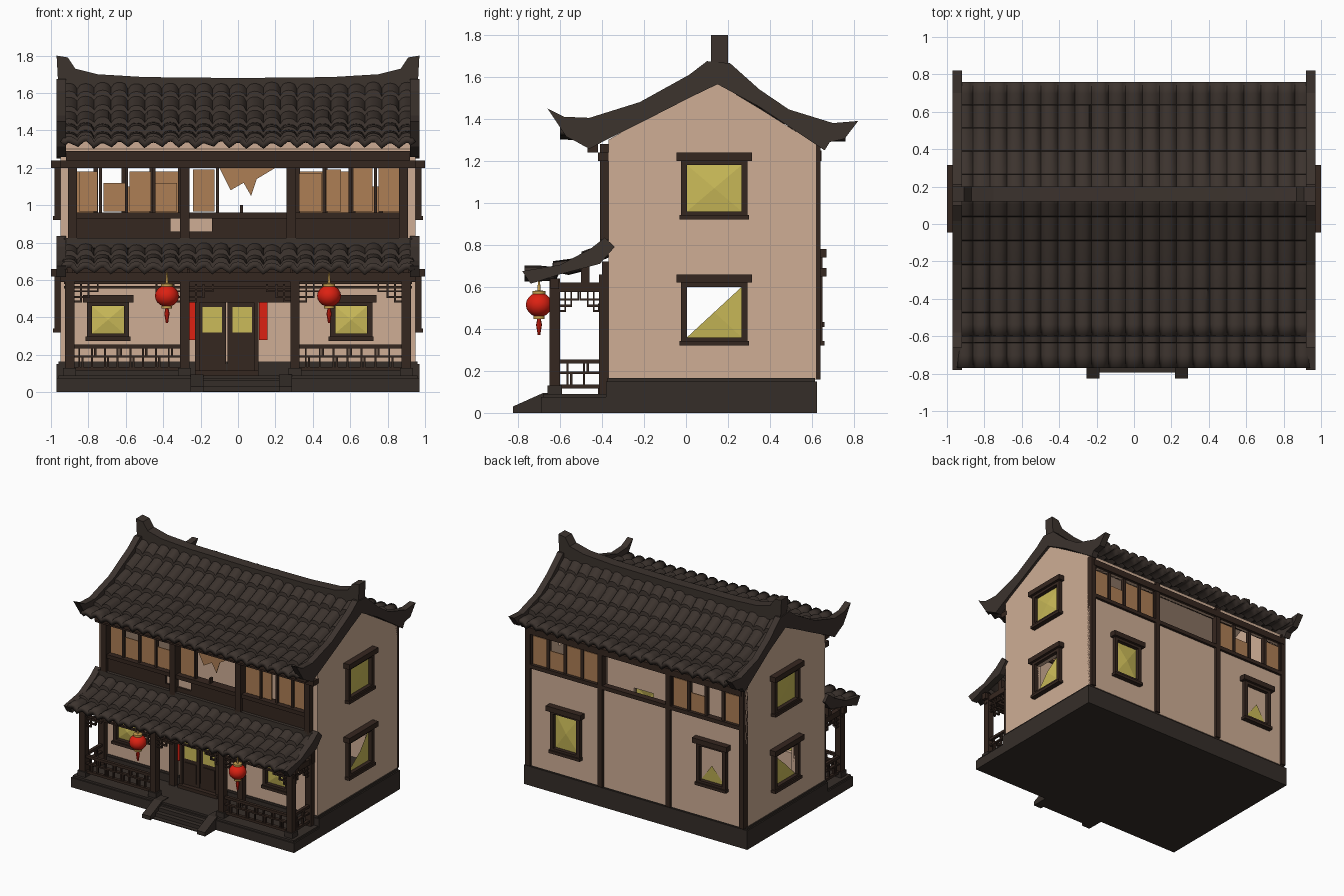
import bpy, bmesh, math, random
from mathutils import Matrix, Vector

random.seed(4)
if "Cube" in bpy.data.objects:
    bpy.data.objects.remove(bpy.data.objects["Cube"])


def material(name, r, g, b):
    m = bpy.data.materials.new(name)
    m.use_nodes = True
    m.diffuse_color = (r, g, b, 1)
    bsdf = next(n for n in m.node_tree.nodes if n.type == 'BSDF_PRINCIPLED')
    bsdf.inputs["Base Color"].default_value = (r, g, b, 1)
    bsdf.inputs["Roughness"].default_value = 0.9
    return m


TILE = material("roof tile", .045, .033, .027)
WOOD = material("dark wood", .036, .020, .014)
STONE = material("base stone", .036, .027, .022)
PLASTER = material("plaster", .62, .42, .30)
GLASS = material("yellow glass", .60, .50, .10)
PAPER = material("window paper", .42, .21, .09)
RED = material("red", .72, .015, .006)
GOLD = material("gold", .60, .36, .08)
ID = Matrix.Identity(4)


def finish(name, bm, mat, matrix=ID, smooth=False, closed=True):
    bm.transform(matrix)
    if closed:
        bmesh.ops.recalc_face_normals(bm, faces=bm.faces)
    me = bpy.data.meshes.new(name)
    bm.to_mesh(me)
    bm.free()
    me.materials.append(mat)
    if smooth:
        me.shade_smooth()
        me.set_sharp_from_angle(angle=0.7)
    ob = bpy.data.objects.new(name, me)
    bpy.context.scene.collection.objects.link(ob)
    return ob


def boxes(name, items, mat, matrix=ID):
    """One object from (x0, x1, y0, y1, z0, z1) boxes."""
    bm = bmesh.new()
    for x0, x1, y0, y1, z0, z1 in items:
        m = Matrix.Translation(((x0 + x1) / 2, (y0 + y1) / 2, (z0 + z1) / 2))
        bmesh.ops.create_cube(bm, size=1, matrix=m @ Matrix.Diagonal((x1 - x0, y1 - y0, z1 - z0, 1)))
    return finish(name, bm, mat, matrix)


def prism(name, pts, axis, a, b, mat):
    """Extrude a profile along x (points are y, z) or y (points are x, z)."""
    bm = bmesh.new()
    place = (lambda p: (a, p[0], p[1])) if axis == 'x' else (lambda p: (p[0], a, p[1]))
    face = bm.faces.new([bm.verts.new(place(p)) for p in pts])
    ext = bmesh.ops.extrude_face_region(bm, geom=[face])
    move = Vector((b - a, 0, 0)) if axis == 'x' else Vector((0, b - a, 0))
    bmesh.ops.translate(bm, vec=move, verts=[v for v in ext["geom"] if isinstance(v, bmesh.types.BMVert)])
    return finish(name, bm, mat)


def turn(x, y, deg):
    return Matrix.Translation((x, y, 0)) @ Matrix.Rotation(math.radians(deg), 4, 'Z')


# Tiled roof slopes: barrel columns with stepped courses
def tile_roof(name, path, courses, cols=21, half=.95, seg=6):
    def height(y):
        for (ya, za), (yb, zb) in zip(path, path[1:]):
            if min(ya, yb) - 1e-6 <= y <= max(ya, yb) + 1e-6:
                return za + (zb - za) * (y - ya) / (yb - ya)
    y0, y1 = path[0][0], path[-1][0]
    wobble = [[random.uniform(-.006, .006) for _ in range(courses)] for _ in range(cols)]
    bm = bmesh.new()
    rows = []
    for c in range(courses):
        for f, lip in ((0, .022), (.5, .012), (.97, 0)):
            row = []
            for i in range(cols * seg + 1):
                col = min(i // seg, cols - 1)
                y = y0 + (y1 - y0) * (c + f) / courses
                bump = .03 * math.sqrt(abs(math.sin(math.pi * i / seg))) * (1 if lip else .85)
                z = height(y) + bump + lip + wobble[col][c]
                row.append(bm.verts.new((-half + 2 * half * i / (cols * seg), y, z)))
            rows.append(row)
    for ra, rb in zip(rows, rows[1:]):
        for i in range(cols * seg):
            quad = (ra[i], ra[i + 1], rb[i + 1], rb[i])
            bm.faces.new(quad if y1 > y0 else quad[::-1])
    ob = finish(name, bm, TILE, smooth=True, closed=False)
    mod = ob.modifiers.new("thickness", 'SOLIDIFY')
    mod.thickness, mod.offset = .035, -1


tile_roof("main_roof_front", [(-.6, 1.32), (-.45, 1.34), (-.2, 1.42), (0, 1.53), (.17, 1.65)], 6)
tile_roof("main_roof_back", [(.76, 1.31), (.6, 1.34), (.45, 1.4), (.3, 1.5), (.14, 1.65)], 5)
tile_roof("porch_roof", [(-.77, .645), (-.6, .67), (-.45, .73), (-.36, .79)], 3)

# Curved gable trims, porch trims and ridge with upturned ends
rake = [(-.66, 1.45), (-.58, 1.41), (-.46, 1.405), (-.22, 1.48), (.015, 1.61), (.1, 1.675), (.21, 1.665),
        (.35, 1.54), (.49, 1.445), (.7, 1.38), (.82, 1.39), (.755, 1.305), (.685, 1.29), (.66, 1.25),
        (.54, 1.33), (.35, 1.457), (.15, 1.565), (.015, 1.5), (-.18, 1.4), (-.39, 1.295),
        (-.46, 1.257), (-.52, 1.29), (-.57, 1.315)]
porch_rake = [(-.78, .675), (-.6, .705), (-.457, .78), (-.386, .835), (-.34, .79), (-.41, .71),
              (-.6, .66), (-.74, .615)]
for side, s in (("left", 1), ("right", -1)):
    prism("gable_trim_" + side, rake, 'x', s * .92, s * .97, TILE)
    prism("porch_trim_" + side, porch_rake, 'x', s * .92, s * .97, TILE)
top = [(0, 1.68), (.5, 1.685), (.75, 1.7), (.87, 1.73), (.91, 1.79), (.97, 1.8)]
ridge = top + [(.96, 1.62)] + [(-x, z) for x, z in [(.96, 1.62)] + top[:0:-1]]
prism("roof_ridge", ridge, 'y', .12, .2, TILE)
boxes("porch_roof_ridge", [(-.93, .93, -.41, -.35, .77, .825)], TILE)

# Stone base, porch floor and entrance steps
boxes("stone_base", [(-.97, .97, -.38, .625, 0, .15), (-.96, .96, -.375, .615, .15, .165)], STONE)
boxes("porch_floor", [(-.97, .97, -.69, -.38, 0, .075), (-.96, .96, -.68, -.38, .075, .09)], STONE)
boxes("steps", [(-.2, .23, -.69 - .035 * i, -.6, 0, .09 - .028 * i) for i in range(1, 4)], STONE)
for x in (-.255, .22):
    prism("step_cheek", [(-.825, 0), (-.825, .03), (-.68, .095), (-.6, .095), (-.6, 0)], 'x', x, x + .07, STONE)

# Windows: frame, hood, sill and a faceted pane; each also cuts the wall
cutters = []


def window(name, matrix, w, z0, z1, keep=(0, 1, 2, 3)):
    f = .028
    boxes(name + "_frame", [(-w - f, -w, -.03, .01, z0 - f, z1 + f), (w, w + f, -.03, .01, z0 - f, z1 + f),
                            (-w, w, -.03, .01, z0 - f, z0), (-w, w, -.03, .01, z1, z1 + f),
                            (-w - .05, w + .05, -.05, .01, z1 + .02, z1 + .06),
                            (-w - .035, w + .035, -.04, .01, z0 - .04, z0 - .018)], WOOD, matrix)
    bm = bmesh.new()
    v = [bm.verts.new(p) for p in ((-w, 0, z0), (w, 0, z0), (w, 0, z1), (-w, 0, z1))]
    mid = bm.verts.new((0, -.015, (z0 + z1) / 2))
    for k in keep:
        bm.faces.new((v[k], v[(k + 1) % 4], mid))
    finish(name + "_pane", bm, GLASS, matrix, closed=False)
    cutters.append(boxes("cutter", [(-w, w, -.1, .1, z0, z1)], WOOD, matrix))


window("front_window_right", turn(-.695, -.37, 0), .085, .315, .46)
window("front_window_left", turn(.605, -.37, 0), .085, .315, .46)
for side, s in (("left", 1), ("right", -1)):
    m = turn(s * .95, .135, s * 90)
    window("side_upper_window_" + side, m, .13, .96, 1.18)
    window("side_lower_window_" + side, m, .13, .36, .6, (0, 1) if s > 0 else (0, 3))
window("back_window_left", turn(.6, .62, 180), .1, .36, .63)
window("back_window_right", turn(-.67, .62, 180), .1, .45, .72, (0,))

# Hollow plaster walls with the openings cut through
walls = prism("walls", [(-.37, .16), (.62, .16), (.62, 1.29), (.54, 1.33), (.35, 1.45), (.15, 1.57),
                        (.015, 1.51), (-.18, 1.41), (-.37, 1.3)], 'x', -.95, .95, PLASTER)
cutters.append(prism("cutter", [(-.34, .1), (.59, .1), (.59, 1.27), (.35, 1.41), (.15, 1.53),
                                (-.18, 1.37), (-.34, 1.28)], 'x', -.92, .92, WOOD))
cutters.append(boxes("cutter", [(-.87, .87, -.5, -.2, .955, 1.2)], WOOD))
cutters.append(boxes("cutter", [(-.9, .9, .5, .7, .955, 1.2)], WOOD))
for c in cutters:
    c.hide_render = True
    mod = walls.modifiers.new("opening", 'BOOLEAN')
    mod.operation, mod.solver, mod.object = 'DIFFERENCE', 'EXACT', c
bpy.context.view_layer.update()
cut = bpy.data.meshes.new_from_object(walls.evaluated_get(bpy.context.evaluated_depsgraph_get()))
walls.modifiers.clear()
walls.data = cut
cut.materials.clear()
cut.materials.append(PLASTER)
for c in cutters:
    bpy.data.objects.remove(c)

# Upper gallery on the front: posts, beams, apron boards, mullions and paper
POSTS = (-.885, -.285, .285, .885)
boxes("gallery_posts", [(x - .025, x + .025, -.41, -.34, .8, 1.28) for x in POSTS], WOOD)
boxes("gallery_beams", [(-.95, .95, -.42, -.35, 1.2, 1.24), (-.92, .92, -.47, -.42, 1.24, 1.29),
                        (-.88, .88, -.4, -.33, .93, .96)], WOOD)
boxes("gallery_apron", [(-.88, -.36, -.385, -.37, .8, .94), (-.14, .88, -.385, -.37, .8, .94),
                        (-.36, -.14, -.385, -.37, .8, .86)], WOOD)
boxes("gallery_mullions", [(x - .008, x + .008, -.38, -.35, .95, 1.2 if x != .02 else 1.0)
                           for x in (-.735, -.595, -.45, -.11, .02, .46, .6, .735)], WOOD)
paper = [(-.85, -.75, 1.18), (-.72, -.605, 1.12), (-.58, -.465, 1.18), (-.44, -.325, 1.12),
         (-.24, -.125, 1.19), (.325, .45, 1.17), (.47, .55, 1.19), (.615, .72, 1.2), (.75, .86, 1.2)]
boxes("gallery_paper", [(a, b, -.368, -.36, .965, z) for a, b, z in paper], PAPER)
prism("torn_paper", [(-.1, 1.2), (.2, 1.2), (.1, 1.14), (.07, 1.05), (.03, 1.12), (-.04, 1.08)],
      'y', -.368, -.362, PAPER)

# Back timber frame with upper paper panels
BACK_POSTS = (-.93, -.29, .3, .93)
boxes("back_posts", [(x - .02, x + .02, .59, .64, .16, 1.28) for x in BACK_POSTS], WOOD)
boxes("back_beams", [(-.93, .93, .59, .64, .93, .96), (-.93, .93, .59, .645, 1.2, 1.25)], WOOD)
for side, a, b in (("right", -.91, -.31), ("left", .32, .91)):
    w = (b - a) / 4
    boxes("back_mullions_" + side, [(a + w * i - .012, a + w * i + .012, .595, .625, .95, 1.2) for i in range(5)], WOOD)
    boxes("back_paper_" + side, [(a + w * i + .012, a + w * (i + 1) - .012, .607, .615, .96,
                                  1.1 if i == 2 else 1.18) for i in range(4) if (side, i) != ("right", 1)], PAPER)

# Porch frame: posts, beams, cross ties
PORCH = (-.9, -.285, .305, .9)
boxes("porch_posts", [(x - .025, x + .025, y - .025, y + .025, .09, .66 if y > -.5 else .64)
                      for x in PORCH for y in (-.625, -.39)], WOOD)
boxes("porch_post_feet", [(x - .035, x + .035, -.66, -.59, .09, .13) for x in PORCH], STONE)
boxes("porch_beams", [(-.95, .95, -.645, -.605, .59, .64), (-.93, .93, -.635, -.615, .555, .568),
                      (-.93, .93, -.4, -.37, .58, .72)]
      + [(x - .018, x + .018, -.64, -.38, .575, .62) for x in PORCH]
      + [(x - .015, x + .015, -.5, -.46, .6, .7) for x in PORCH], WOOD)


# Railings and stepped fretwork run between pairs of posts
def railing(name, matrix, length, gate=True):
    rails = [(0, length, -.012, .012, z, z + h) for z, h in ((.115, .02), (.185, .012), (.235, .02))]
    n = max(2, round(length / .07))
    for i in range(1, n):
        x = length * i / n
        low, high = (.12, .19) if i % 2 else (.185, .24)
        rails.append((x - .006, x + .006, -.008, .008, low, high))
        rails.append((x - .022, x - .012, -.008, .008, .12, .24))
    boxes(name, rails, WOOD, matrix)


def fretwork(name, matrix):
    boxes(name, [(0, .13, -.008, .008, .535, .545), (0, .08, -.008, .008, .505, .515),
                 (.12, .13, -.008, .008, .535, .58), (.07, .08, -.008, .008, .505, .58),
                 (.03, .04, -.008, .008, .485, .58), (0, .04, -.008, .008, .48, .49)], WOOD, matrix)


flip = Matrix.Diagonal((-1, 1, 1, 1))
for a, b in ((PORCH[0], PORCH[1]), (PORCH[2], PORCH[3])):
    railing("front_railing", turn(a, -.625, 0), b - a)
for a, b in zip(PORCH, PORCH[1:]):
    fretwork("front_fretwork", turn(a + .025, -.625, 0))
    fretwork("front_fretwork", turn(b - .025, -.625, 0) @ flip)
for x in (PORCH[0], PORCH[3]):
    railing("side_railing", turn(x, -.625, 90), .235)
    fretwork("side_fretwork", turn(x, -.6, 90) @ Matrix.Diagonal((.7, 1, 1, 1)))
    fretwork("side_fretwork", turn(x, -.415, 90) @ flip @ Matrix.Diagonal((.7, 1, 1, 1)))

# Entrance: double door, glass plates and red banners
boxes("door_leaves", [(-.21, -.065, -.385, -.36, .1, .48), (-.055, .09, -.385, -.36, .1, .48)], WOOD)
boxes("door_frame", [(-.23, -.205, -.4, -.36, .09, .5), (.085, .11, -.4, -.36, .09, .5),
                     (-.27, .3, -.4, -.36, .48, .6), (-.23, .11, -.42, -.36, .09, .115)], WOOD)
boxes("door_panels", [(x, x + .1, -.392, -.385, .14, .29) for x in (-.19, -.03)], WOOD)
boxes("door_glass", [(x, x + .105, -.391, -.384, .32, .455) for x in (-.19, -.03)], GLASS)
boxes("red_banners", [(x, x + .045, -.379, -.37, .28, .485) for x in (-.265, .113)], RED)


# Hanging lanterns
def lathe(name, x, y, profile, mat, seg=14):
    bm = bmesh.new()
    rings = [[bm.verts.new((x + r * math.cos(k * math.tau / seg), y + r * math.sin(k * math.tau / seg), z))
              for k in range(seg)] for r, z in profile]
    for p, q in zip(rings, rings[1:]):
        for k in range(seg):
            bm.faces.new((p[k], p[(k + 1) % seg], q[(k + 1) % seg], q[k]))
    bm.faces.new(rings[0])
    bm.faces.new(rings[-1])
    finish(name, bm, mat, smooth=True)


for x in (-.38, .487):
    ball = [(.064 * math.sin(a), .515 - .058 * math.cos(a)) for a in (math.pi * i / 10 for i in range(1, 10))]
    lathe("lantern_body", x, -.7, ball, RED)
    lathe("lantern_top", x, -.7, [(.032, .565), (.032, .58), (.008, .583), (.004, .64)], GOLD)
    lathe("lantern_bottom", x, -.7, [(.028, .448), (.028, .462)], GOLD)
    lathe("lantern_tassel", x, -.7, [(.006, .37), (.014, .42), (.008, .45)], RED, 8)
